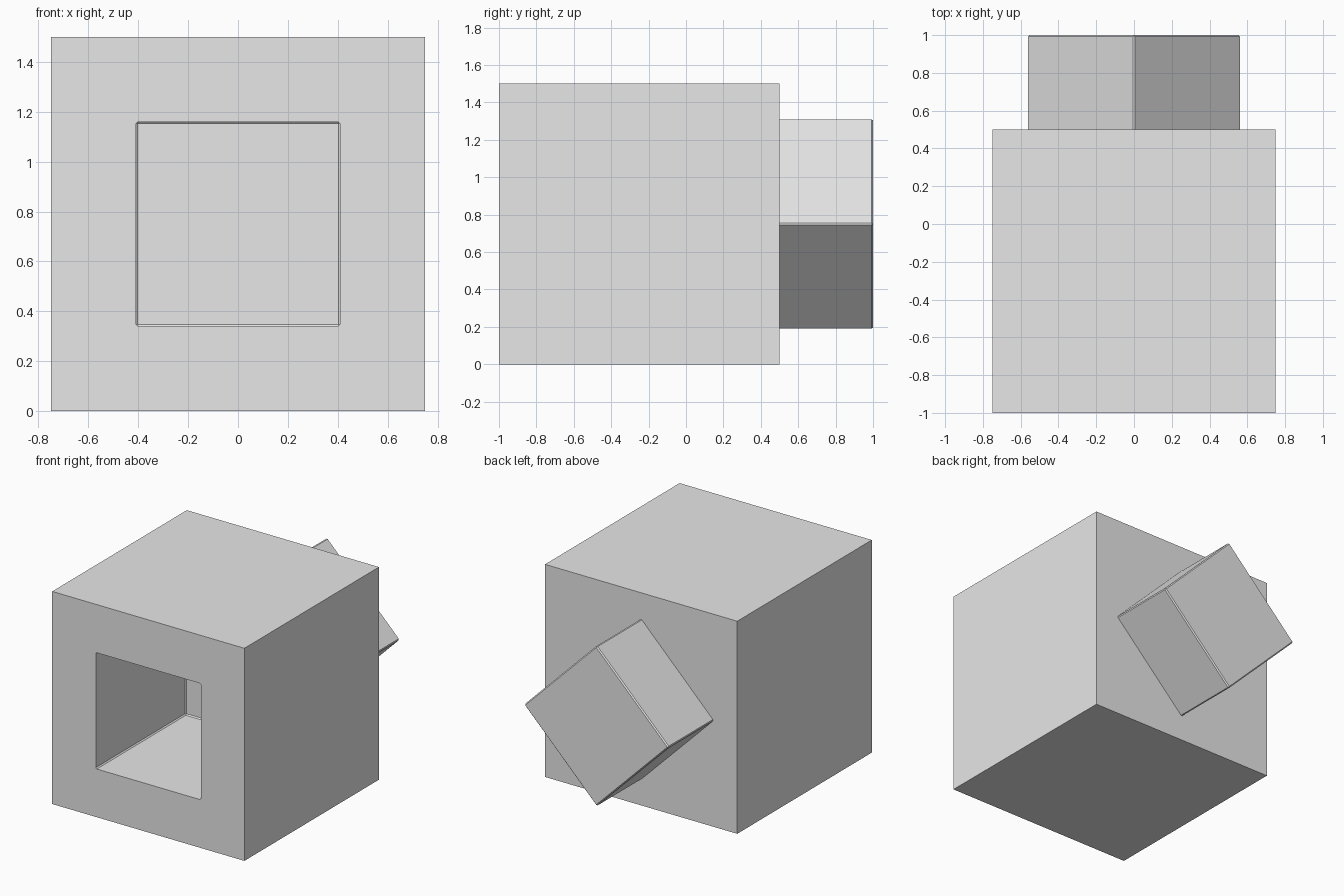
import bpy
from math import radians

cube = bpy.data.objects.get("Cube")
if cube:
    bpy.data.objects.remove(cube, do_unlink=True)

MID = 0.75         # height of the shared axis through socket and peg

grey = bpy.data.materials.new("plain_grey")
grey.use_nodes = True
colour = (0.8, 0.8, 0.8, 1)
grey.diffuse_color = colour
grey.node_tree.nodes["Principled BSDF"].inputs["Base Color"].default_value = colour


def box(name, width, y0, y1, bevel=0, tilt=0):
    """Square bar along y, centred on the shared axis."""
    bpy.ops.mesh.primitive_cube_add(size=1, location=(0, (y0 + y1) / 2, MID))
    ob = bpy.context.object
    ob.name = name
    ob.scale = (width, y1 - y0, width)
    bpy.ops.object.transform_apply(location=False, rotation=False, scale=True)
    ob.rotation_euler.y = radians(tilt)
    ob.data.materials.append(grey)
    if bevel:
        mod = ob.modifiers.new("edge_chamfer", 'BEVEL')
        mod.width = bevel
        mod.segments = 1
    return ob


# Block with a square socket in the front
block = box("block", 1.5, -1, 0.5)
cutter = box("socket_cutter", 0.82, -1.2, 0, bevel=0.008)
cutter.hide_render = True
cutter.hide_set(True)
cutter.display_type = 'WIRE'

cut = block.modifiers.new("socket", 'BOOLEAN')
cut.operation = 'DIFFERENCE'
cut.solver = 'EXACT'
cut.object = cutter

# Peg on the back, turned on its corner
box("peg", 0.8, 0.47, 1, bevel=0.008, tilt=45)
